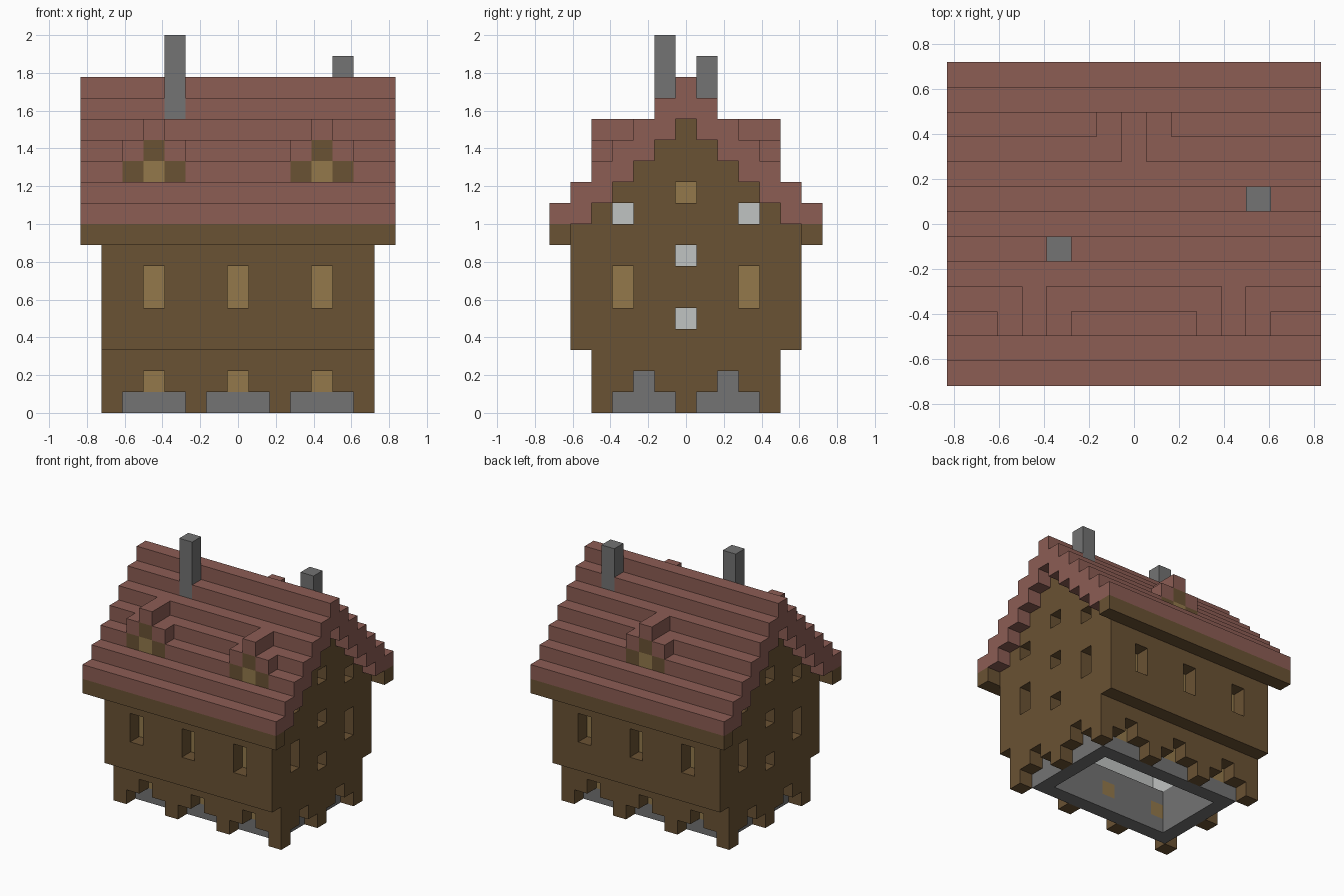
import bpy, bmesh, math
from mathutils import Vector

if "Cube" in bpy.data.objects:
    bpy.data.objects.remove(bpy.data.objects["Cube"], do_unlink=True)

U = 1 / 9  # edge of one building block


def linear(h):
    def f(c):
        c /= 255
        return c / 12.92 if c < 0.04045 else ((c + 0.055) / 1.055) ** 2.4
    return tuple(f(int(h[n:n + 2], 16)) for n in (0, 2, 4)) + (1.0,)


def make_material(name, h):
    m = bpy.data.materials.new(name)
    m.use_nodes = True
    m.diffuse_color = linear(h)
    bsdf = next(n for n in m.node_tree.nodes if n.type == "BSDF_PRINCIPLED")
    bsdf.inputs["Base Color"].default_value = linear(h)
    bsdf.inputs["Roughness"].default_value = 0.9
    return m


PALETTE = {"timber_brown": "6A5233", "window_tan": "93794B", "roof_red": "8C5D54",
           "stone_grey": "737373", "plaster_white": "C0C3C2"}
MATS = {n: make_material(n, h) for n, h in PALETTE.items()}
NAMES = list(MATS)

cells = {}  # block position -> (part, colour)


def fill(part, colour, xs, ys, zs):
    for i in xs:
        for j in ys:
            for k in zs:
                cells[i, j, k] = (part, colour)


def span(r):
    return range(-r, r + 1)


def ring(part, colour, rx, ry, zs):
    fill(part, colour, span(rx), (-ry, ry), zs)
    fill(part, colour, (-rx, rx), span(ry), zs)


def gable(part, colour, rx, ry):
    for j in span(ry):
        fill(part, colour, (-rx, rx), [j], range(3, 14 - abs(j)))


def carve(xs, ys, zs):
    for i in xs:
        for j in ys:
            for k in zs:
                cells.pop((i, j, k), None)


BAYS = (-4, 0, 4)

# Ground floor: timber shell around a stone lining
ring("lower_walls", "timber_brown", 6, 4, range(3))
ring("stone_base", "stone_grey", 5, 3, range(3))

# Upper floor: overhanging timber shell around a plaster lining
fill("upper_walls", "timber_brown", span(6), (-5, 5), range(3, 9))
gable("upper_walls", "timber_brown", 6, 5)
fill("plaster_lining", "plaster_white", span(5), (-4, 4), range(3, 10))
gable("plaster_lining", "plaster_white", 5, 4)

# Arched openings at ground level
for c in BAYS:
    carve(range(c - 1, c + 2), (-4, 4), [0])
    carve([c], (-4, 4), [1])
for c in (-2, 2):
    carve((-6, 6), range(c - 1, c + 2), [0])
    carve((-6, 6), [c], [1])

# Window openings, with panes set in the lining
carve(BAYS, (-5, 5), (5, 6))
carve((-6, 6), (-3, 3), (5, 6, 9))
carve((-6, 6), [0], (4, 7, 10))
fill("window_panes", "window_tan", BAYS, (-3, 3), [1])
fill("window_panes", "window_tan", BAYS, (-4, 4), (5, 6))
fill("window_panes", "window_tan", (-5, 5), (-3, 3), (5, 6))
fill("window_panes", "window_tan", (-5, 5), [0], [10])

# Stepped roof, two blocks thick, on timber eaves
for j in span(6):
    fill("roof", "roof_red", span(7), [j], range(14 - abs(j), 16 - abs(j)))
fill("eaves", "timber_brown", span(7), (-6, 6), [8])

# Dormers
for name, c, s in (("right_dormer", -4, -1), ("left_dormer", 4, -1), ("back_dormer", 0, 1)):
    fill(name, "roof_red", [c], (3 * s, 4 * s), [13])
    fill(name, "roof_red", (c - 1, c + 1), [4 * s], [12])
    fill(name, "timber_brown", (c - 1, c + 1), [4 * s], [11])
    fill(name, "timber_brown", [c], [4 * s], [12])
    fill(name, "window_tan", [c], [4 * s], [11])

# Chimneys
fill("front_chimney", "stone_grey", [-3], [-1], range(13, 18))
fill("back_chimney", "stone_grey", [5], [1], range(13, 17))


def build(part):
    """Mesh the exposed sides of one part's blocks and merge flat areas."""
    bm = bmesh.new()
    for pos, (owner, colour) in cells.items():
        if owner != part:
            continue
        centre = Vector(pos) + Vector((0, 0, 0.5))
        for axis in range(3):
            for sign in (-1, 1):
                n = Vector((0, 0, 0))
                n[axis] = sign
                if tuple(int(p + d) for p, d in zip(pos, n)) in cells:
                    continue
                a = Vector((0, 0, 0))
                a[(axis + 1) % 3] = 0.5
                b = n.cross(a)
                mid = centre + n / 2
                quad = (mid - a - b, mid + a - b, mid + a + b, mid - a + b)
                face = bm.faces.new([bm.verts.new(v * U) for v in quad])
                face.material_index = NAMES.index(colour)
    bmesh.ops.remove_doubles(bm, verts=bm.verts, dist=U / 100)
    bmesh.ops.dissolve_limit(bm, angle_limit=math.radians(1), verts=bm.verts,
                             edges=bm.edges, delimit={"MATERIAL"})
    me = bpy.data.meshes.new(part)
    bm.to_mesh(me)
    bm.free()
    for m in MATS.values():
        me.materials.append(m)
    bpy.context.scene.collection.objects.link(bpy.data.objects.new(part, me))


for part in dict.fromkeys(owner for owner, _ in cells.values()):
    build(part)
